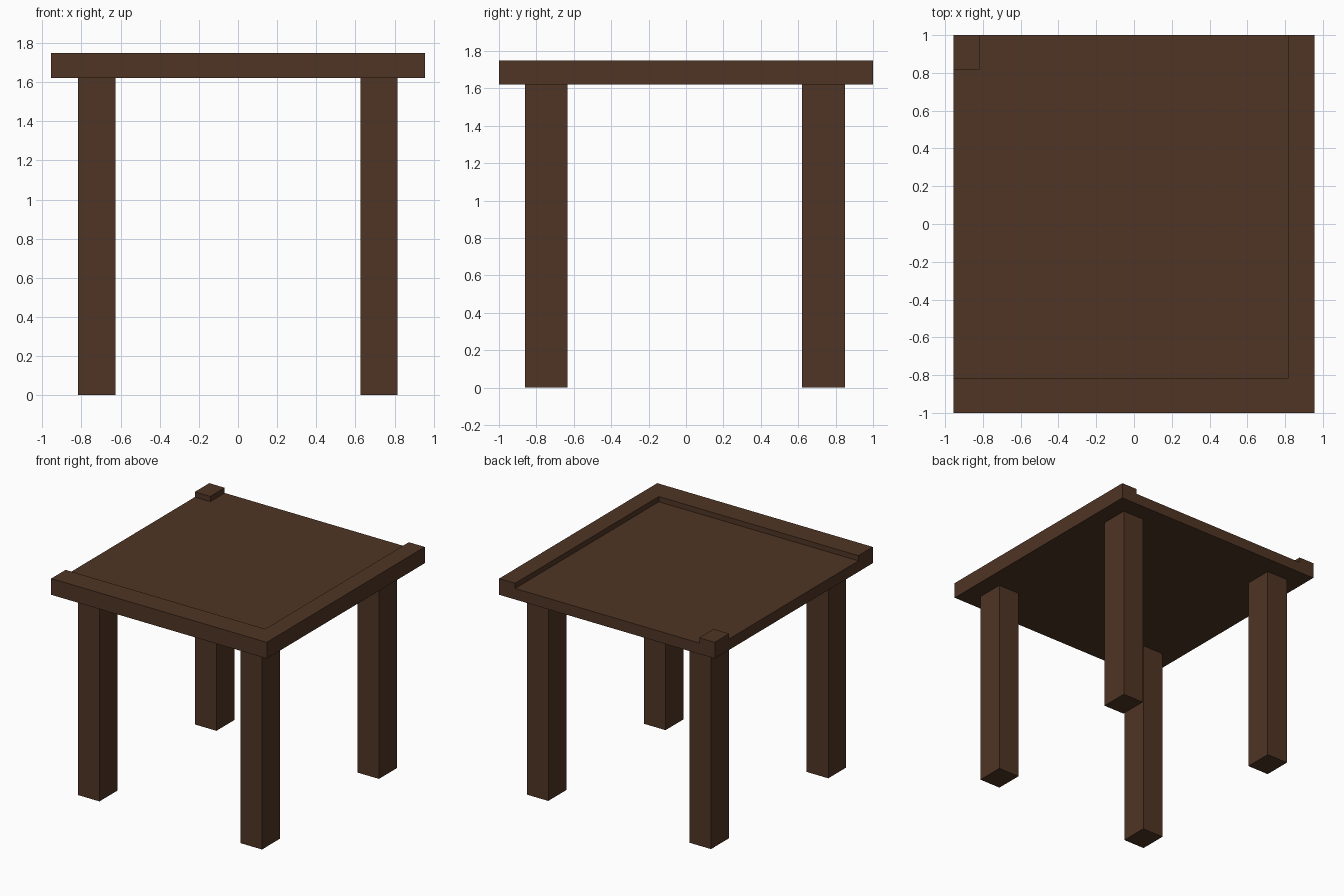
import bpy

if "Cube" in bpy.data.objects:
    bpy.data.objects.remove(bpy.data.objects["Cube"])

# one dark wood colour
wood = bpy.data.materials.new("dark_wood")
wood.diffuse_color = (0.078, 0.035, 0.018, 1)
wood.use_nodes = True
wood.node_tree.nodes["Principled BSDF"].inputs["Base Color"].default_value = wood.diffuse_color


def box(name, x0, x1, y0, y1, z0, z1):
    bpy.ops.mesh.primitive_cube_add(size=1, location=((x0 + x1) / 2, (y0 + y1) / 2, (z0 + z1) / 2))
    o = bpy.context.object
    o.name = name
    o.scale = (x1 - x0, y1 - y0, z1 - z0)
    bpy.ops.object.transform_apply(location=False, rotation=False, scale=True)
    o.data.materials.append(wood)
    return o


X, Y = 0.955, 1.0
UNDER, PANEL, TOP = 1.62, 1.708, 1.75

# table top panel
box("table_top", -X, X, -Y, Y, UNDER, PANEL)

# raised rim on the front and right sides, and a block on the back left corner
box("front_rim", -X, X, -Y, -0.818, PANEL, TOP)
box("right_rim", 0.814, X, -0.818, Y, PANEL, TOP)
box("corner_block", -X, -0.818, 0.818, Y, PANEL, TOP)

# four square legs
for side, x0, x1 in (("left", -0.817, -0.625), ("right", 0.625, 0.815)):
    for end, y0, y1 in (("front", -0.86, -0.634), ("back", 0.62, 0.85)):
        box(f"{end}_{side}_leg", x0, x1, y0, y1, 0, UNDER)
